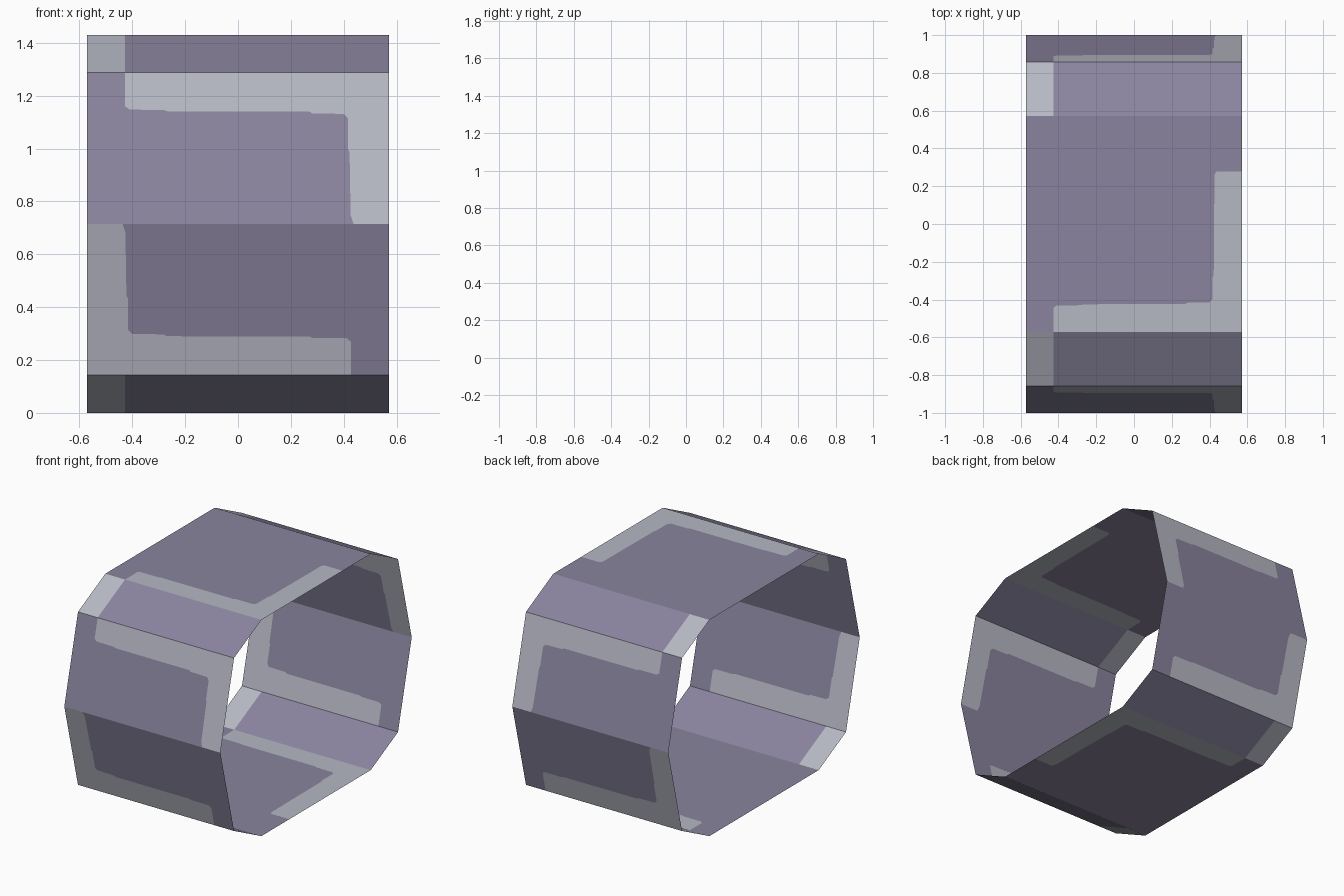
import bpy, bmesh
from mathutils import Vector

if "Cube" in bpy.data.objects:
    bpy.data.objects.remove(bpy.data.objects["Cube"])

H = 0.571          # half length of the tube along x
MID = 0.715        # height of the tube axis


def material(name, rgb):
    m = bpy.data.materials.new(name)
    m.diffuse_color = (*rgb, 1)
    m.use_nodes = True
    m.node_tree.nodes["Principled BSDF"].inputs["Base Color"].default_value = m.diffuse_color
    return m


purple = material("dusty_purple", (0.254, 0.231, 0.342))
grey = material("light_grey", (0.468, 0.479, 0.552))

bm = bmesh.new()


def add_face(uv, near, far, sx, mat):
    """Polygon from (x, fraction across panel) pairs; faces outwards."""
    a, b = Vector((0, *near)), Vector((0, *far))
    f = bm.faces.new([bm.verts.new(a.lerp(b, v) + Vector((u * sx, 0, 0))) for u, v in uv])
    f.normal_update()
    if f.normal.dot((a + b) / 2 - Vector((0, 0, MID))) < 0:
        f.normal_flip()
    f.material_index = mat


def patterned_panel(near, far, sx, path):
    """Panel with an L-shaped grey border along its near edge and one end."""
    add_face(path + ([(H, 1)] if path[-1][0] < H else []) + [(H, 0)], near, far, sx, 1)
    rest = [(H, 1), (-H, 1)] if path[-1][0] == H else [(-H, 1)]
    add_face([(-H, 0)] + path + rest, near, far, sx, 0)


def bevel_panel(near, far):
    """Narrow sloped panel with a grey block at its left end."""
    e = -0.427
    add_face([(-H, 0), (e, 0), (e, 1), (-H, 1)], near, far, 1, 1)
    add_face([(e, 0), (H, 0), (H, 1), (e, 1)], near, far, 1, 0)


# Inner outlines of the grey border, slightly stepped
start = [(-0.427, 0), (-0.427, 0.127), (-0.41, 0.14), (-0.28, 0.141), (-0.27, 0.146),
         (0.27, 0.147), (0.28, 0.154), (0.40, 0.156), (0.416, 0.172), (0.416, 0.29), (0.422, 0.30)]
side_path = [(x, d / 0.572) for x, d in start + [(0.426, 0.54), (0.437, 0.572)]]
wide_path = [(x, d / 1.142) for x, d in start + [(0.426, 0.83), (0.437, 0.85), (H, 0.85)]]

# Side panels and bevels, mirrored front to back
for s in (-1, 1):
    waist = (s, MID)
    patterned_panel((s * 0.857, 1.287), waist, 1, side_path)
    patterned_panel((s * 0.857, 0.143), waist, -1, side_path)
    for z0, z1 in ((1.287, 1.43), (0.143, 0.0)):
        bevel_panel((s * 0.857, z0), (s * 0.571, z1))

# Top and bottom panels
patterned_panel((-0.571, 1.43), (0.571, 1.43), 1, wide_path)
patterned_panel((0.571, 0.0), (-0.571, 0.0), 1, wide_path)

bmesh.ops.remove_doubles(bm, verts=bm.verts, dist=1e-5)
mesh = bpy.data.meshes.new("open_tube")
bm.to_mesh(mesh)
bm.free()
mesh.materials.append(purple)
mesh.materials.append(grey)
bpy.context.collection.objects.link(bpy.data.objects.new("open_tube", mesh))
